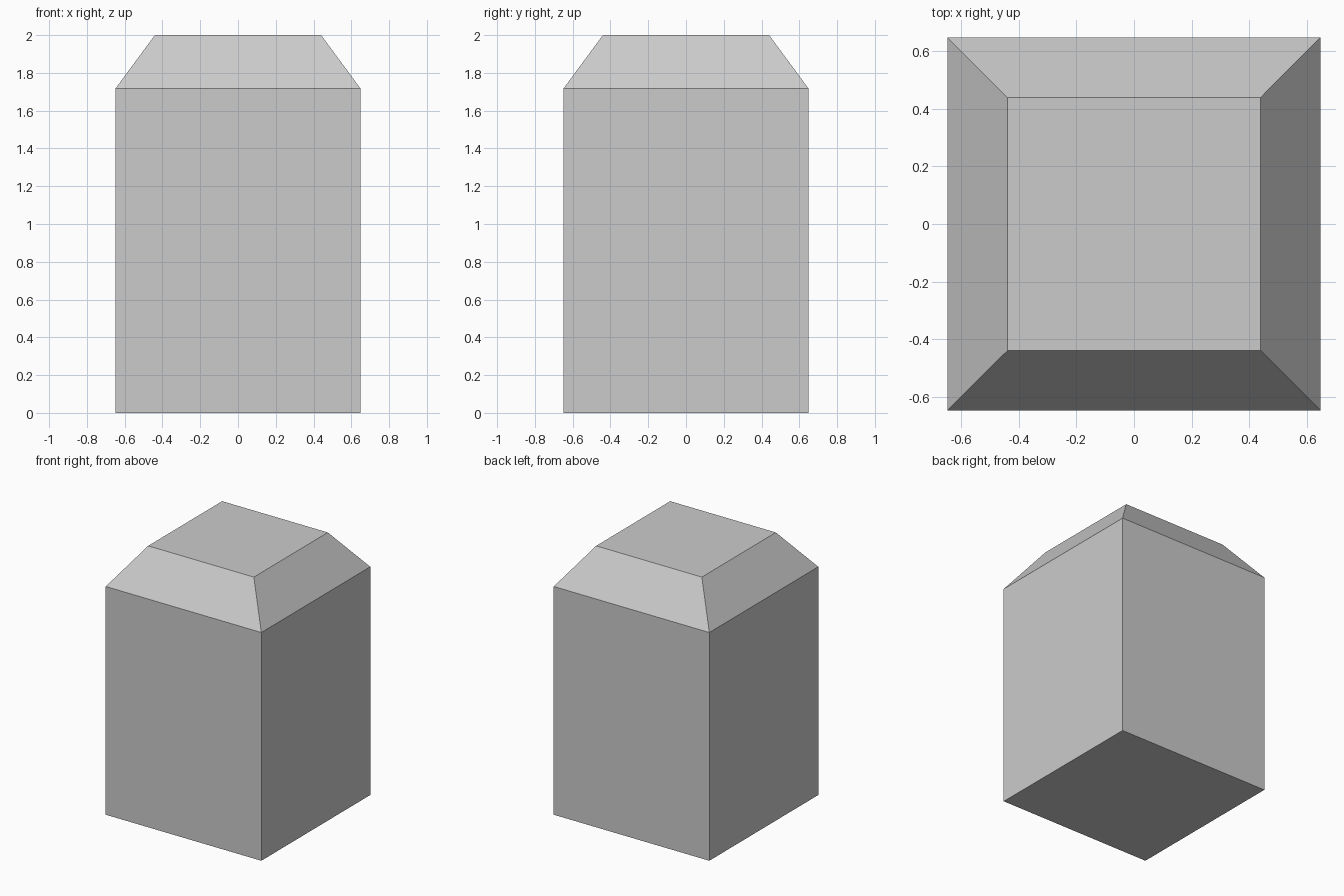
import bpy, bmesh

if "Cube" in bpy.data.objects:
    bpy.data.objects.remove(bpy.data.objects["Cube"])

HALF, TOP_HALF, SHOULDER, HEIGHT = 0.648, 0.44, 1.718, 2.0

bm = bmesh.new()

# Square block standing on the ground
bmesh.ops.create_cube(bm, size=1)
for v in bm.verts:
    v.co = (v.co.x * 2 * HALF, v.co.y * 2 * HALF, (v.co.z + 0.5) * SHOULDER)

# Tapered cap: extrude the top face upward and shrink it
bm.normal_update()
top = max(bm.faces, key=lambda f: f.calc_center_median().z)
cap = bmesh.ops.extrude_discrete_faces(bm, faces=[top])["faces"][0]
for v in cap.verts:
    v.co.x *= TOP_HALF / HALF
    v.co.y *= TOP_HALF / HALF
    v.co.z = HEIGHT

bmesh.ops.recalc_face_normals(bm, faces=bm.faces)
mesh = bpy.data.meshes.new("chamfered_block")
bm.to_mesh(mesh)
bm.free()
bpy.context.collection.objects.link(bpy.data.objects.new("chamfered_block", mesh))
